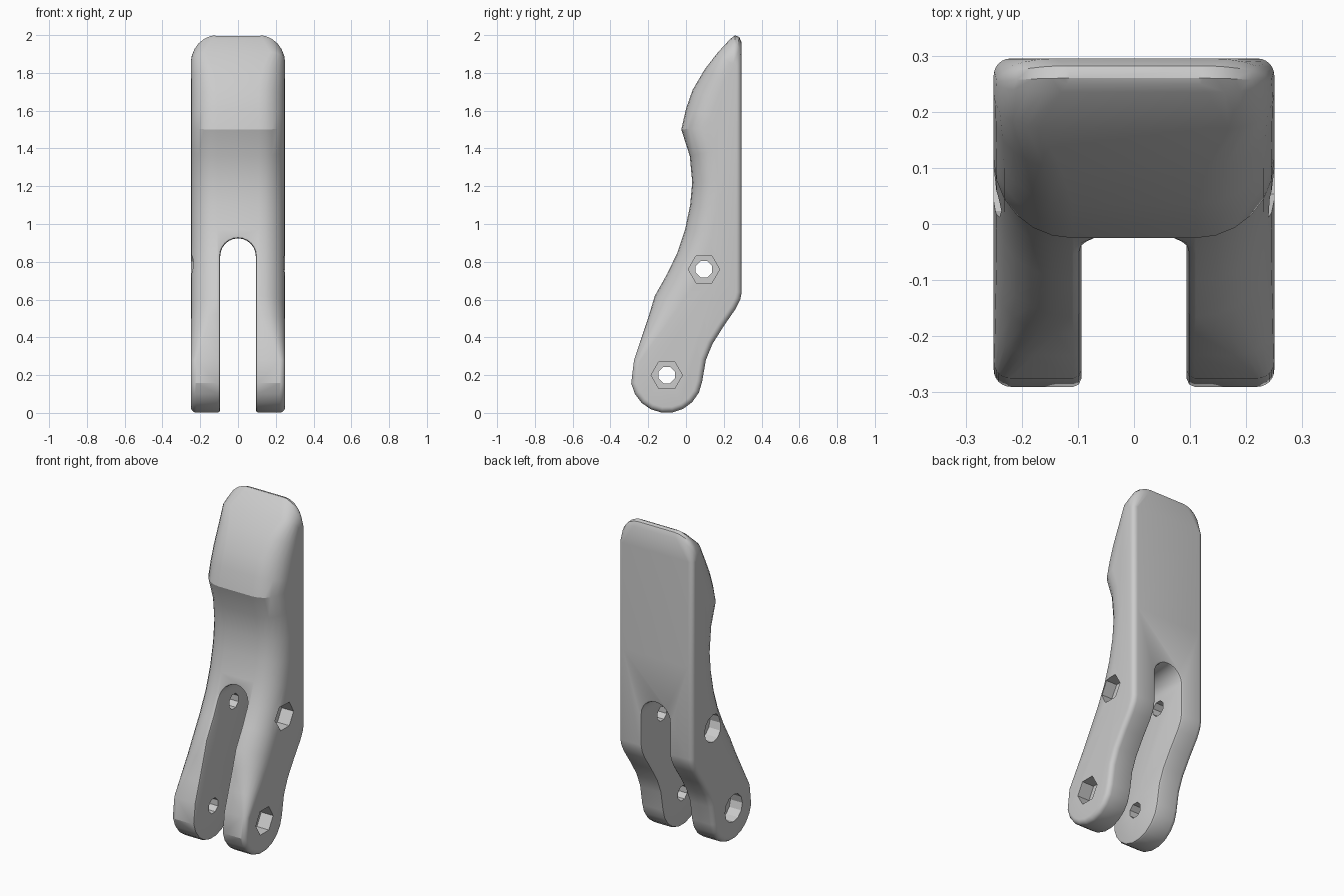
import bpy, bmesh, math
from mathutils import Vector, Matrix

cube = bpy.data.objects.get("Cube")
if cube:
    bpy.data.objects.remove(cube, do_unlink=True)

grey = bpy.data.materials.new("light_grey")
grey.use_nodes = True
colour = (0.6, 0.6, 0.6, 1)
grey.diffuse_color = colour
grey.node_tree.nodes["Principled BSDF"].inputs["Base Color"].default_value = colour

HALF = 0.25      # half width of the lever
STEPS = 6        # segments of each rounded edge


def make_object(name, bm):
    bmesh.ops.recalc_face_normals(bm, faces=bm.faces[:])
    mesh = bpy.data.meshes.new(name)
    bm.to_mesh(mesh)
    bm.free()
    mesh.materials.append(grey)
    ob = bpy.data.objects.new(name, mesh)
    bpy.context.collection.objects.link(ob)
    return ob


def apply_modifier(ob, mod):
    bpy.context.view_layer.objects.active = ob
    bpy.ops.object.modifier_apply(modifier=mod.name)


def cut(ob, cutter):
    cutter.hide_render = True
    mod = ob.modifiers.new("cut", 'BOOLEAN')
    mod.operation = 'DIFFERENCE'
    mod.solver = 'EXACT'
    mod.object = cutter
    apply_modifier(ob, mod)
    bpy.data.objects.remove(cutter, do_unlink=True)


def x_cylinder(name, sides, radius, x0, x1, y, z, turn=0):
    bm = bmesh.new()
    place = (Matrix.Translation(((x0 + x1) / 2, y, z))
             @ Matrix.Rotation(math.pi / 2, 4, 'Y') @ Matrix.Rotation(turn, 4, 'Z'))
    bmesh.ops.create_cone(bm, cap_ends=True, segments=sides, radius1=radius,
                          radius2=radius, depth=x1 - x0, matrix=place)
    return make_object(name, bm)


# Side profile as (y, z, edge radius): front edge upward, rounded tip, back downward
front = [(-.275, .28, .03), (-.235, .40, .07), (-.195, .52, .11), (-.165, .62, .14),
         (-.10, .735, .14), (-.045, .85, .14), (-.005, .97, .14), (.022, 1.1, .14),
         (.033, 1.22, .14), (.02, 1.36, .14), (-.025, 1.5, .14), (0, 1.61, .14),
         (.035, 1.71, .14), (.1, 1.82, .12), (.17, 1.91, .08)]
tip = [(.235, 1.98, .12), (.26, 2.0, .14), (.282, 1.99, .13), (.295, 1.96, .11)]
back = [(.295, 1.84, .03), (.295, 1.2, .03), (.295, .64, .03), (.287, .6, .03),
        (.262, .55, .03), (.2, .46, .03), (.14, .365, .03), (.105, .28, .03)]
foot = [(-.103 + .19 * math.cos(a), .19 - .19 * math.sin(a), .03)
        for a in [math.radians(8 + 18 * i) for i in range(10)]]
profile = front + tip + back + foot

# Body: the profile swept across the width, its rim rounded by each point's radius
bm = bmesh.new()
rows = []
for i, (y, z, r) in enumerate(profile):
    before, after = profile[i - 1], profile[(i + 1) % len(profile)]
    along = Vector((after[0] - before[0], after[1] - before[1])).normalized()
    inset = Vector((along.y, -along.x)) * r
    if (y, z, r) in tip:
        inset = Vector((.25 - y, 1.85 - z))
    half_row = []
    for k in range(STEPS + 1):
        a = k / STEPS * math.pi / 2
        p = Vector((y, z)) + inset * (1 - math.cos(a))
        half_row.append((HALF - r + r * math.sin(a), p.x, p.y))
    row = [(-x, v, w) for x, v, w in reversed(half_row)] + half_row
    rows.append([bm.verts.new(c) for c in row])
for i, row in enumerate(rows):
    nxt = rows[(i + 1) % len(rows)]
    for k in range(len(row) - 1):
        bm.faces.new((row[k], row[k + 1], nxt[k + 1], nxt[k]))
bm.faces.new([row[0] for row in rows])
bm.faces.new([row[-1] for row in rows])
bmesh.ops.remove_doubles(bm, verts=bm.verts[:], dist=0.0005)
body = make_object("lever_body", bm)

# Slot with a round top that splits the lower half into two legs
SLOT = 0.094
bm = bmesh.new()
outline = [(-SLOT, -.2)] + [(-SLOT * math.cos(a), .83 + SLOT * math.sin(a))
           for a in [math.pi * i / 12 for i in range(13)]] + [(SLOT, -.2)]
face = bm.faces.new([bm.verts.new((x, -.6, z)) for x, z in outline])
grown = bmesh.ops.extrude_face_region(bm, geom=[face])
bmesh.ops.translate(bm, vec=(0, 1.2, 0),
                    verts=[g for g in grown["geom"] if isinstance(g, bmesh.types.BMVert)])
cut(body, make_object("slot_cutter", bm))

# Soften the slot rims
rim = body.modifiers.new("rim", 'BEVEL')
rim.width = 0.014
rim.segments = 2
rim.limit_method = 'ANGLE'
rim.angle_limit = math.radians(60)
apply_modifier(body, rim)

# Bolt holes: through bore, round head recess on the right, hex nut recess on the left
for y, z in ((.095, .76), (-.102, .2)):
    cut(body, x_cylinder("bore_cutter", 8, .047, -.4, .4, y, z, math.pi / 8))
    cut(body, x_cylinder("head_cutter", 12, .083, -.4, -.17, y, z))
    cut(body, x_cylinder("nut_cutter", 6, .083, .17, .4, y, z))

bpy.ops.object.select_all(action='DESELECT')
body.select_set(True)
bpy.context.view_layer.objects.active = body
bpy.ops.object.shade_smooth_by_angle(angle=math.radians(25))
